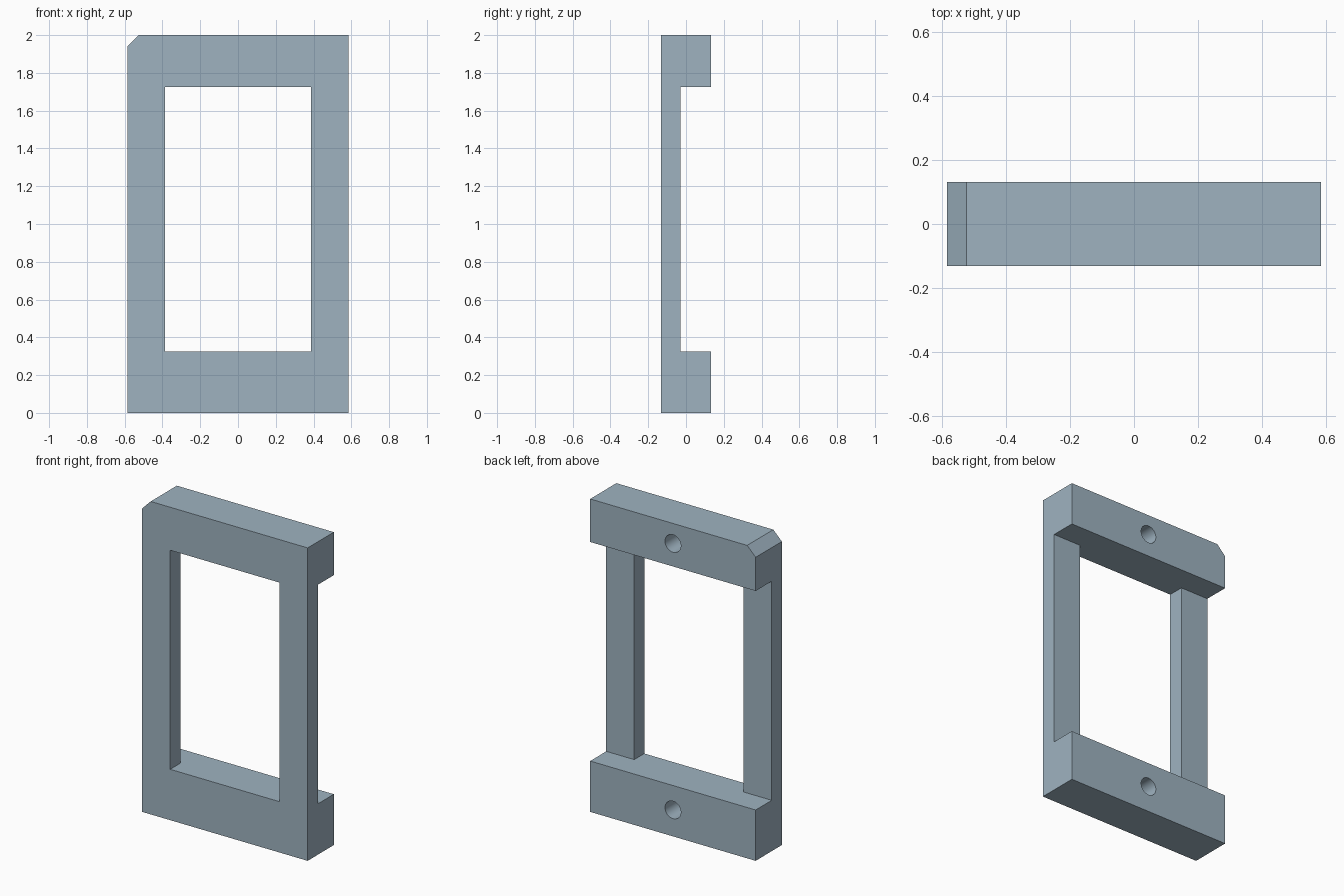
import bpy, bmesh, math
from mathutils import Matrix

if "Cube" in bpy.data.objects:
    bpy.data.objects.remove(bpy.data.objects["Cube"])

W, H, D = 0.585, 2.0, 0.132          # half width, height, half depth
OPEN_X, LOW, HIGH = 0.387, 0.325, 1.725   # window opening
BAR_BACK = -0.03                     # rear face of the thin side bars
CHAMFER = 0.06

mat = bpy.data.materials.new("blue_grey")
mat.diffuse_color = (0.345, 0.45, 0.53, 1)
mat.use_nodes = True
mat.node_tree.nodes["Principled BSDF"].inputs["Base Color"].default_value = mat.diffuse_color


def finish(name, bm):
    bmesh.ops.recalc_face_normals(bm, faces=bm.faces[:])
    mesh = bpy.data.meshes.new(name)
    bm.to_mesh(mesh)
    bm.free()
    mesh.materials.append(mat)
    obj = bpy.data.objects.new(name, mesh)
    bpy.context.collection.objects.link(obj)
    return obj


def prism(name, outline, y0, y1):
    """Extrude an (x, z) outline from y0 to y1."""
    bm = bmesh.new()
    face = bm.faces.new([bm.verts.new((x, y0, z)) for x, z in outline])
    new = bmesh.ops.extrude_face_region(bm, geom=[face])["geom"]
    bmesh.ops.translate(bm, vec=(0, y1 - y0, 0),
                        verts=[v for v in new if isinstance(v, bmesh.types.BMVert)])
    return finish(name, bm)


def rect(x, z0, z1):
    return [(-x, z0), (x, z0), (x, z1), (-x, z1)]


def bore(name, z, radius=0.056, depth=0.2):
    """Blind round hole cutter entering from the back."""
    bm = bmesh.new()
    bmesh.ops.create_cone(bm, cap_ends=True, segments=48, radius1=radius,
                          radius2=radius, depth=depth + 0.1,
                          matrix=Matrix.Translation((0, D + 0.05 - depth / 2, z))
                          @ Matrix.Rotation(math.pi / 2, 4, 'X'))
    return finish(name, bm)


# Frame body with one chamfered top corner
frame = prism("frame", [(-W, 0), (W, 0), (W, H), (-W + CHAMFER, H),
                        (-W, H - CHAMFER)], -D, D)

# Window opening, rear relief behind the side bars, and two screw holes
cutters = [
    prism("window_cutter", rect(OPEN_X, LOW, HIGH), -1, 1),
    prism("relief_cutter", rect(1, LOW, HIGH), BAR_BACK, 1),
    bore("lower_hole_cutter", 0.169),
    bore("upper_hole_cutter", 1.872),
]
bpy.context.view_layer.objects.active = frame
for cutter in cutters:
    mod = frame.modifiers.new(cutter.name, 'BOOLEAN')
    mod.operation = 'DIFFERENCE'
    mod.solver = 'EXACT'
    mod.object = cutter
    bpy.ops.object.modifier_apply(modifier=mod.name)
    bpy.data.objects.remove(cutter)

# Smooth hole walls, sharp block edges
frame.select_set(True)
bpy.ops.object.shade_smooth_by_angle(angle=math.radians(30))
